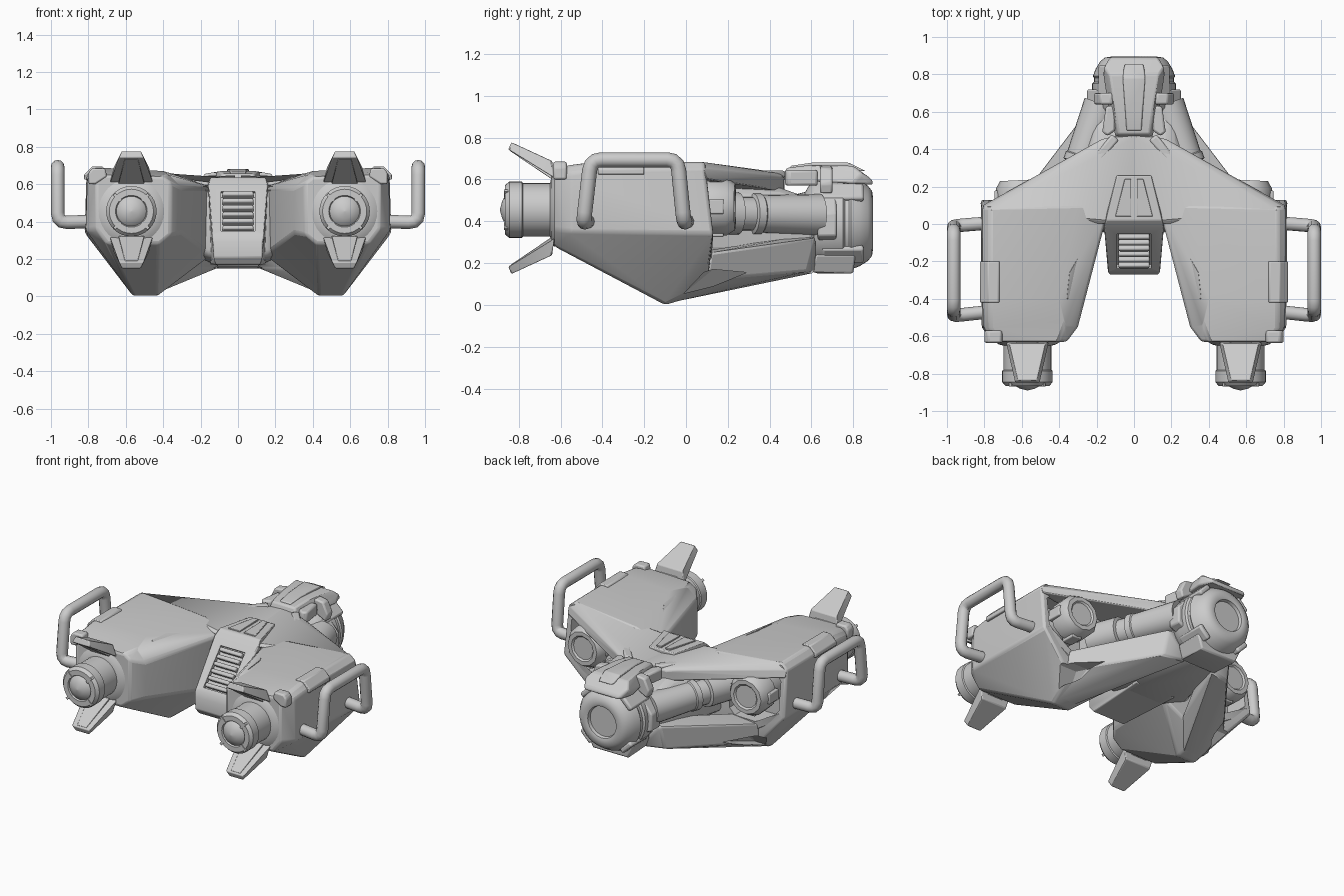
import bpy, bmesh, math
from mathutils import Vector, Matrix

if "Cube" in bpy.data.objects:
    bpy.data.objects.remove(bpy.data.objects["Cube"])

grey = bpy.data.materials.new("plain_grey")
grey.diffuse_color = (0.6, 0.6, 0.6, 1)
grey.use_nodes = True
grey.node_tree.nodes["Principled BSDF"].inputs["Base Color"].default_value = grey.diffuse_color


def finish(name, bm, bevel=0, mirror=False, segs=2):
    bmesh.ops.recalc_face_normals(bm, faces=bm.faces)
    me = bpy.data.meshes.new(name)
    bm.to_mesh(me)
    bm.free()
    me.materials.append(grey)
    ob = bpy.data.objects.new(name, me)
    bpy.context.collection.objects.link(ob)
    if bevel:
        b = ob.modifiers.new("bevel", 'BEVEL')
        b.width, b.segments, b.limit_method, b.angle_limit = bevel, segs, 'ANGLE', math.radians(25)
    if mirror:
        ob.modifiers.new("mirror", 'MIRROR')
    return ob


def hull(name, pts, bevel=0, mirror=False, sym=False):
    """Convex solid round the points; sym adds the points reflected in x."""
    bm = bmesh.new()
    pts = list(pts)
    if sym:
        pts += [(-x, y, z) for x, y, z in pts]
    vs = [bm.verts.new(p) for p in pts]
    r = bmesh.ops.convex_hull(bm, input=vs)
    junk = {v for v in r["geom_interior"] + r["geom_unused"] if isinstance(v, bmesh.types.BMVert)}
    bmesh.ops.delete(bm, geom=list(junk), context='VERTS')
    bmesh.ops.remove_doubles(bm, verts=bm.verts, dist=1e-4)
    bmesh.ops.dissolve_limit(bm, angle_limit=math.radians(3), verts=bm.verts, edges=bm.edges)
    return finish(name, bm, bevel, mirror)


def box(name, c, size, rot=None, bevel=0, mirror=False):
    m = rot or Matrix.Identity(3)
    pts = [Vector(c) + m @ Vector((i * size[0] / 2, j * size[1] / 2, k * size[2] / 2))
           for i in (-1, 1) for j in (-1, 1) for k in (-1, 1)]
    return hull(name, [tuple(p) for p in pts], bevel, mirror)


def lathe(name, a, d, prof, seg=32, mirror=False):
    """Turned solid: prof holds (distance along d, radius)."""
    q = Vector(d).normalized().to_track_quat('Z', 'Y')
    bm = bmesh.new()
    rings = []
    for t, r in prof:
        rings.append([bm.verts.new(Vector(a) + q @ Vector((r * math.cos(2 * math.pi * i / seg),
                     r * math.sin(2 * math.pi * i / seg), t))) for i in range(seg)])
    for p, n in zip(rings, rings[1:]):
        for i in range(seg):
            bm.faces.new((p[i], p[(i + 1) % seg], n[(i + 1) % seg], n[i]))
    bm.faces.new(rings[0])
    bm.faces.new(rings[-1])
    return finish(name, bm, 0, mirror)


def cut(ob, cutter):
    m = ob.modifiers.new("cut", 'BOOLEAN')
    m.object, m.solver = cutter, 'EXACT'
    ob.modifiers.move(len(ob.modifiers) - 1, 1)      # after the bevel, before the mirror
    cutter.hide_render = True
    cutter.hide_set(True)


# side pods with keel
pod = hull("side_pod", [
    (.36, -.63, .33), (.36, -.63, .61), (.40, -.63, .64), (.72, -.63, .65), (.76, -.63, .62),
    (.76, -.63, .36), (.70, -.63, .28), (.42, -.63, .28),
    (.30, -.55, .34), (.30, -.55, .58), (.37, -.55, .65), (.77, -.55, .67), (.805, -.55, .63),
    (.815, -.55, .35), (.77, -.40, .69), (.81, -.40, .65), (.40, -.40, .67),
    (.43, -.10, 0), (.56, -.10, 0), (.25, -.10, .2), (.82, -.05, .34),
    (.82, .13, .34), (.81, .09, .65), (.77, .09, .685), (.30, .1, .64), (.13, .1, .58),
    (.14, .1, .22), (.60, .1, .10), (.45, .1, .06)], .015, True)
cut(pod, hull("engine_bay_cutter", [(x, y, z) for y in (-.04, .3) for x, z in
    ((.40, .30), (.40, .56), (.46, .61), (.74, .61), (.775, .57), (.775, .38), (.66, .26), (.44, .26))]))

# upper wing from pod to hub
hull("upper_wing", [(.77, .07, .685), (.81, .085, .65), (.81, .1, .60), (.23, .42, .62), (.17, .455, .61),
    (.1, .47, .625), (-.02, .47, .63), (-.02, .0, .59), (.2, .0, .60), (.3, .05, .635), (.74, .07, .60),
    (.23, .42, .55), (.1, .47, .54), (-.02, .47, .54), (-.02, .05, .54)], .006, True)

# lower strut from keel to hub, with a recess in its outer side
strut = hull("lower_strut", [(.56, -.08, .01), (.45, -.08, .01), (.62, .1, .12), (.62, .12, .25),
    (.42, .1, .26), (.25, .58, .16), (.24, .62, .32), (.1, .6, .34), (.1, .62, .155), (.22, .45, .155),
    (.3, .1, .14)], .012, True)
recess = hull("strut_recess_cutter", [(x + dx, y, z) for dx in (-.07, .25) for x, y, z in
    ((.575, -.01, .055), (.60, .085, .155), (.55, .13, .17), (.44, .29, .155), (.50, .13, .09))])
cut(strut, recess)
cut(pod, recess)
hull("strut_outer_rib", [(.62, .05, .17), (.80, .12, .33), (.78, .13, .37), (.72, .13, .33), (.58, .12, .2),
    (.56, .12, .24)], .006, True)

# central body between pods, swelling into a neck at the hub
hull("central_body", [(.16, -.05, .22), (.16, -.05, .56), (.34, .08, .26), (.36, .08, .52), (.30, .08, .58),
    (.20, .45, .56), (.20, .62, .50), (.21, .62, .27), (.1, .62, .16), (.12, .1, .17)], .03, sym=True)

# front vent block
block = hull("vent_block", [(.09, .26, .635), (.15, .02, .635), (.16, -.02, .60), (.14, -.255, .33),
    (.13, -.27, .29), (.13, -.27, .21), (.12, -.24, .17), (.15, .2, .17), (.12, .26, .5)], .025, sym=True)
tilt = Matrix.Rotation(math.atan2(.28, .235), 3, 'X')
ax = tilt @ Vector((0, 1, 0))
nrm = tilt @ Vector((0, 0, 1))
mid = Vector((0, -.145, .455))
cut(block, box("vent_cutter", mid, (.18, .28, .05), tilt))
for i in range(6):
    box("vent_slat", mid + ax * (.047 * (i - 2.5)) + nrm * -.008, (.165, .026, .045), tilt, .008)
hull("block_top_plate", [(x, y, z + dz) for x, y, z in ((.05, .24, .635), (.07, .15, .635), (.1, .04, .63),
    (.015, .04, .63), (.015, .24, .635)) for dz in (0, .012)], .003, True)

# rear hub
hub = (0, .45, .39)
lathe("rear_hub", hub, (0, 1, 0), [(0, .12), (.12, .15), (.15, .20), (.17, .215), (.22, .225), (.30, .225),
    (.31, .213), (.33, .213), (.34, .22), (.38, .205), (.42, .18), (.44, .155), (.445, .12),
    (.44, .105), (.42, .10), (.42, .001)], 40)
for s in range(4):
    a = math.radians(45 + 90 * s)
    box("hub_clamp", (.208 * math.cos(a), .75, .39 + .208 * math.sin(a)), (.035, .2, .1),
        Matrix.Rotation(-a, 3, 'Y'), .012)
hull("hub_keel", [(.13, .60, .16), (.13, .8, .15), (.10, .63, .15), (.17, .62, .24), (.17, .81, .24)],
     .01, sym=True)
hull("hub_side_clip", [(x, y, z) for y in (.63, .72) for x, z in ((.18, .30), (.25, .33), (.25, .44), (.18, .52))],
     .01, True)

# hub top armour and its clips
hull("top_armour", [(.10, .46, .60), (.085, .48, .655), (.10, .60, .67), (.13, .80, .665), (.16, .84, .63),
    (.13, .895, .575), (.12, .89, .60), (.165, .80, .58), (.14, .62, .59)], .015, sym=True)
hull("armour_ridge", [(.04, .50, .665), (.045, .6, .68), (.06, .78, .68), (.05, .86, .64), (.04, .5, .64),
    (.06, .8, .64)], .006, sym=True)
hull("armour_clip", [(x, y, z) for y in (.64, .70) for x, z in
    ((.10, .64), (.12, .665), (.18, .655), (.215, .58), (.20, .53), (.12, .57))], .01, True)
hull("armour_foot", [(x, y, z) for z in (.57, .645) for x, y in
    ((.10, .5), (.14, .47), (.17, .49), (.15, .63), (.10, .63))], .012, True)

# linkage rod between hub and pod
a, b = Vector((.17, .64, .43)), Vector((.38, .06, .44))
L = (b - a).length
lathe("linkage_rod", a, b - a, [(0, .10), (L * .48, .09), (L * .49, .097), (L * .55, .097), (L * .56, .08),
      (L * .66, .08), (L * .67, .1), (L, .1)], 24, True)

# rear engines in the pod bays
lathe("rear_engine", (.59, -.05, .47), (.05, 1, 0), [(0, .125), (.14, .125), (.15, .137), (.245, .137),
      (.285, .112), (.285, .085), (.275, .075), (.275, .001)], 12, True)
for k in range(4):
    t = math.radians(90 * k)
    box("engine_lug", (.60 + .125 * math.cos(t), .13, .47 + .125 * math.sin(t)), (.04, .10, .07),
        Matrix.Rotation(-t, 3, 'Y'), .006, True)

# front thrusters
T = (.57, -.58, .455)
lathe("front_thruster", T, (0, -1, 0), [(0, .175), (.05, .175), (.065, .15), (.07, .128), (.20, .128),
      (.205, .135), (.265, .135), (.285, .118), (.285, .085), (.275, .08), (.282, .075),
      (.30, .04), (.31, .001)], 32, True)
for k in range(4):
    t = math.radians(45 + 90 * k)
    box("nozzle_tab", (T[0] + .105 * math.cos(t), -.855, T[2] + .105 * math.sin(t)), (.05, .03, .016),
        Matrix.Rotation(-t, 3, 'Y'), 0, True)

# thruster fins above and below
for s, nm in ((1, "upper_fin"), (-1, "lower_fin")):
    def fin_pt(x, y, z):
        return (T[0] + x, y, .463 + s * z)
    hull(nm, [fin_pt(i * x, y, z) for i in (-1, 1) for x, y, z in
         ((.115, -.63, .145), (.095, -.64, .225), (.085, -.66, .23), (.065, -.85, .28), (.05, -.835, .315))],
         .006, True)
    hull(nm + "_panel", [fin_pt(i * x, y, z) for i in (-1, 1) for x, y, z in
         ((.07, -.645, .14), (.035, -.84, .272), (.06, -.63, .18), (.03, -.83, .29))], .003, True)

# carrying handles
cu = bpy.data.curves.new("side_handle", 'CURVE')
cu.dimensions, cu.bevel_depth, cu.bevel_resolution, cu.use_fill_caps = '3D', .036, 4, True
corners = [Vector(p) for p in ((.78, -.47, .40), (.964, -.49, .395), (.964, -.455, .694),
                               (.964, -.04, .694), (.964, -.01, .395), (.78, .005, .40))]
path = [corners[0]]
for p, c, n in zip(corners, corners[1:], corners[2:]):
    u, v = c + (p - c).normalized() * .05, c + (n - c).normalized() * .05
    path += [u.lerp(c, f).lerp(c.lerp(v, f), f) for f in (0, .33, .67, 1)]
path.append(corners[-1])
sp = cu.splines.new('POLY')
sp.points.add(len(path) - 1)
for q, p in zip(sp.points, path):
    q.co = (*p, 1)
cu.materials.append(grey)
handle = bpy.data.objects.new("side_handle", cu)
bpy.context.collection.objects.link(handle)
bpy.context.view_layer.objects.active = handle
handle.select_set(True)
bpy.ops.object.convert(target='MESH')
bpy.context.object.modifiers.new("mirror", 'MIRROR')

# raised plates on the pods and wing
hull("inner_pod_plate", [(x, y, z + dz) for x, y, z in ((.315, -.42, .605), (.36, -.40, .645), (.345, -.26, .645),
    (.30, -.18, .625), (.255, -.21, .585)) for dz in (-.03, .012)], .004, True)
hull("outer_pod_plate", [(x, y, z) for y in (-.42, -.20) for x, z in
    ((.715, .68), (.725, .695), (.78, .695), (.823, .65), (.823, .625), (.79, .62))], .006, True)
box("wing_lug", (.145, .41, .625), (.05, .14, .035), Matrix.Rotation(math.radians(40), 3, 'Z'), .012, True)
hull("pod_corner_bracket", [(x, y, z) for y in (-.635, -.57) for x, z in
    ((.70, .64), (.71, .685), (.78, .685), (.80, .66), (.80, .60), (.76, .60))], .01, True)

# smooth shading with sharp edges kept
for ob in bpy.context.scene.objects:
    ob.select_set(ob.type == 'MESH' and not ob.hide_render)
bpy.ops.object.shade_smooth_by_angle(angle=math.radians(32))
